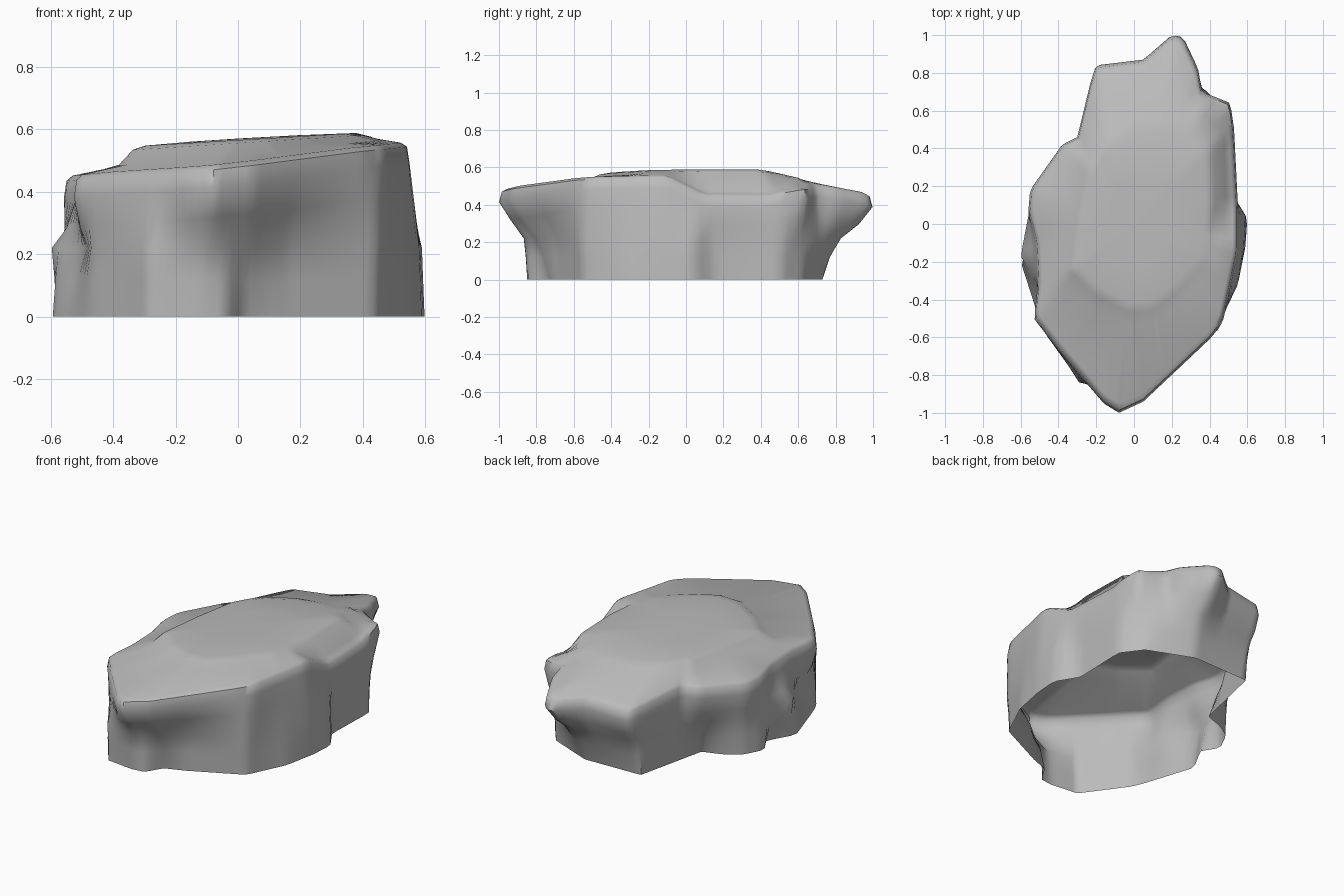
import bpy
import bmesh
import math
from mathutils import Vector

SEGMENTS = 144

cube = bpy.data.objects.get("Cube")
if cube:
    bpy.data.objects.remove(cube, do_unlink=True)

# Plan outlines, counter-clockwise from the front tip
FOOT = [(-.12, -.85), (-.04, -.84), (.02, -.74), (.13, -.7), (.44, -.55), (.55, -.32),
        (.59, -.12), (.6, .03), (.52, .16), (.53, .5), (.44, .62), (.17, .73),
        (-.2, .72), (-.3, .28), (-.42, .24), (-.51, .18), (-.57, .06),
        (-.51, -.04), (-.6, -.2), (-.5, -.51), (-.47, -.58), (-.29, -.83)]
WAIST = [(-.1, -.87), (.04, -.8), (.16, -.7), (.45, -.56), (.54, -.3), (.58, -.14),
         (.59, .05), (.53, .13), (.53, .52), (.4, .69), (.22, .83), (0, .8),
         (-.2, .77), (-.3, .42), (-.52, .18), (-.56, .04), (-.6, -.17), (-.49, -.36),
         (-.47, -.56), (-.29, -.84)]
RIM = [(-.08, -1), (.05, -.94), (.22, -.78), (.41, -.6), (.47, -.52), (.55, -.15),
       (.55, .1), (.53, .5), (.51, .64), (.36, .7), (.34, .82), (.26, .99),
       (.2, 1), (.05, .87), (-.2, .84), (-.23, .75), (-.3, .46), (-.38, .42),
       (-.55, .18), (-.56, .06), (-.52, -.1), (-.51, -.33), (-.53, -.5), (-.4, -.67),
       (-.16, -.95)]
PLATEAU = [(-.02, -.47), (.1, -.46), (.22, -.37), (.38, -.2), (.43, .1), (.42, .42),
           (.33, .52), (.18, .56), (0, .54), (-.14, .46), (-.25, .3), (-.3, .05),
           (-.34, -.25), (-.2, -.38)]


def ray_hit(outline, direction):
    """Farthest point where a ray from the centre meets a closed outline."""
    best = 0.0
    for i, a in enumerate(outline):
        a, b = Vector(a), Vector(outline[(i + 1) % len(outline)])
        edge = b - a
        det = direction.cross(edge)
        if abs(det) < 1e-9:
            continue
        t = a.cross(edge) / det
        s = a.cross(direction) / det
        if -1e-6 <= s <= 1 + 1e-6:
            best = max(best, t)
    return direction * best


def clamp(value):
    return min(1, max(0, value))


def rim_height(x, y):
    """Upper edge: tilts up to the left, falls at the back, dips on the left flank."""
    dip = clamp((x - 0.35) / 0.1) * clamp((y + 0.1) / 0.2) * clamp((0.75 - y) / 0.3)
    tilt = 0.505 + 0.1 * x - 0.14 * max(0, y - 0.5) - 0.03 * max(0, -y - 0.6)
    return tilt - 0.1 * dip


def plateau_height(x, y):
    """Gently tilted top slab."""
    return 0.566 + 0.06 * x - 0.12 * max(0, y - 0.4)


def directions():
    """Even rays around the centre, stretched along the rock."""
    for i in range(SEGMENTS):
        angle = math.tau * i / SEGMENTS
        yield Vector((0.6 * math.cos(angle), math.sin(angle)))


def between(first, second, amount):
    """Blend two plan outlines along the shared rays."""
    return [ray_hit(first, d).lerp(ray_hit(second, d), amount) for d in directions()]


def ring(bm, outline, height, scale=1.0):
    """Resample an outline at even steps and lift it by a height rule."""
    points = [ray_hit(outline, d) * scale for d in directions()]
    return [bm.verts.new((p.x, p.y, height(p.x, p.y))) for p in points]


def bridge(bm, lower, upper):
    for i in range(SEGMENTS):
        j = (i + 1) % SEGMENTS
        bm.faces.new((lower[i], lower[j], upper[j], upper[i]))


# Rock shell, open underneath: foot, waist, overhang, rim, ledge, slab
bm = bmesh.new()
rings = [
    ring(bm, FOOT, lambda x, y: 0),
    ring(bm, between(FOOT, WAIST, 0.4), lambda x, y: 0.12),
    ring(bm, WAIST, lambda x, y: 0.22),
    ring(bm, between(WAIST, RIM, 0.6), lambda x, y: rim_height(x, y) - 0.17),
    ring(bm, RIM, lambda x, y: rim_height(x, y) - 0.07),
    ring(bm, RIM, lambda x, y: rim_height(x, y) - 0.015, 0.985),
    ring(bm, RIM, rim_height, 0.95),
    ring(bm, PLATEAU, lambda x, y: rim_height(x, y) + 0.02, 1.13),
    ring(bm, PLATEAU, lambda x, y: plateau_height(x, y) - 0.008),
    ring(bm, PLATEAU, plateau_height, 0.88),
    ring(bm, PLATEAU, lambda x, y: plateau_height(x, y) + 0.004, 0.45),
]
for lower, upper in zip(rings, rings[1:]):
    bridge(bm, lower, upper)
peak = bm.verts.new((0, 0, plateau_height(0, 0) + 0.005))
for i in range(SEGMENTS):
    bm.faces.new((rings[-1][i], rings[-1][(i + 1) % SEGMENTS], peak))

# Soften the side and slab loops while keeping the foot and rim crisp
bmesh.ops.smooth_vert(bm, verts=rings[1] + rings[3] + rings[8], factor=0.3,
                      use_axis_x=True, use_axis_y=True, use_axis_z=True)
bmesh.ops.recalc_face_normals(bm, faces=bm.faces)

mesh = bpy.data.meshes.new("rock")
bm.to_mesh(mesh)
bm.free()
rock = bpy.data.objects.new("rock", mesh)
bpy.context.collection.objects.link(rock)

# Plain grey stone
stone = bpy.data.materials.new("grey_stone")
stone.use_nodes = True
colour = (0.5, 0.5, 0.5, 1)
stone.diffuse_color = colour
stone.node_tree.nodes["Principled BSDF"].inputs["Base Color"].default_value = colour
mesh.materials.append(stone)

bpy.ops.object.select_all(action="DESELECT")
rock.select_set(True)
bpy.context.view_layer.objects.active = rock
bpy.ops.object.shade_smooth_by_angle(angle=math.radians(50))
